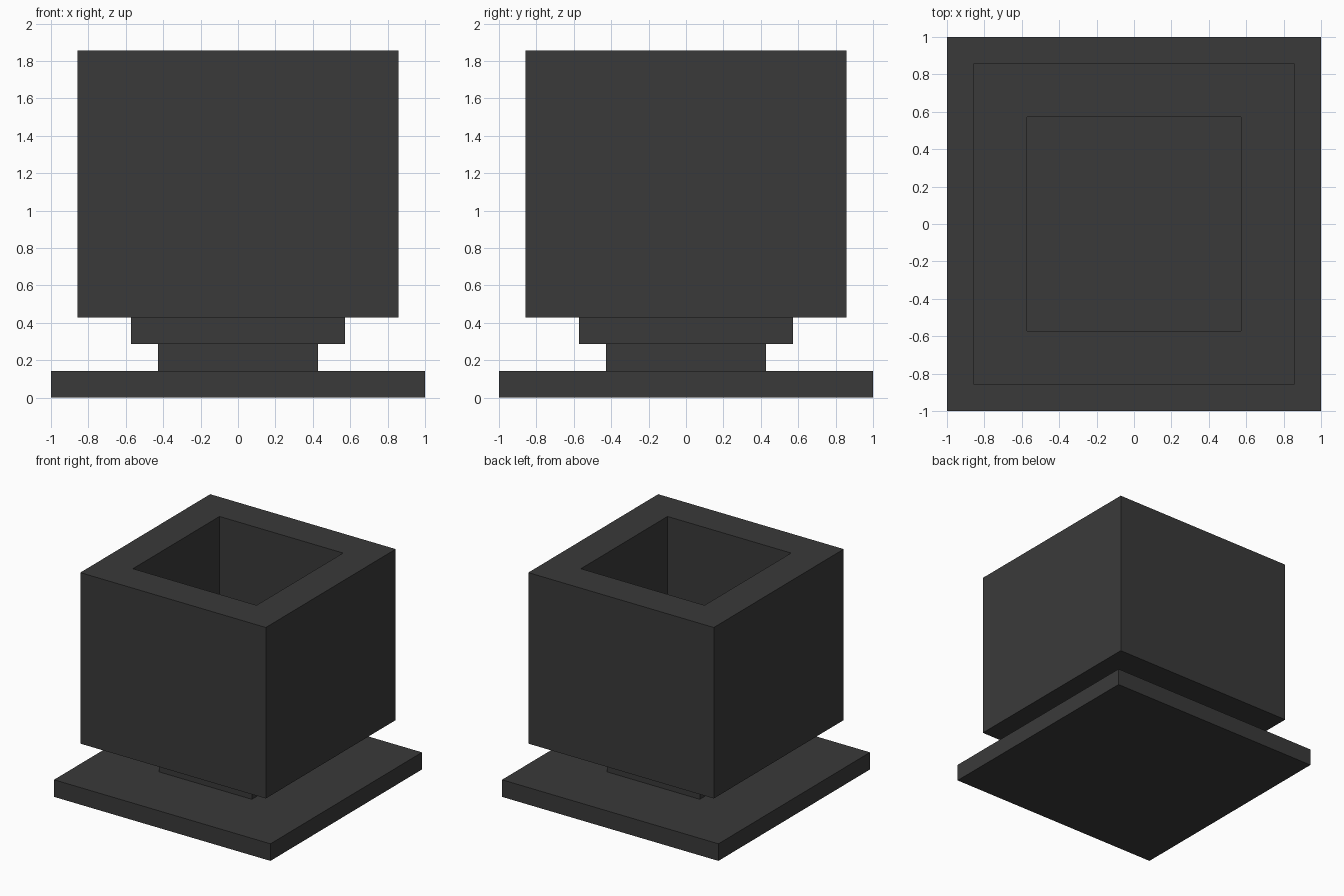
import bpy, bmesh
from mathutils import Matrix

cube = bpy.data.objects.get("Cube")
if cube:
    bpy.data.objects.remove(cube, do_unlink=True)

U = 1 / 7  # module shared by every part

# One dark grey material
grey = bpy.data.materials.new("dark_grey")
grey.use_nodes = True
colour = (0.042, 0.042, 0.042, 1)
grey.diffuse_color = colour
grey.node_tree.nodes["Principled BSDF"].inputs["Base Color"].default_value = colour


def square_block(name, half, bottom, top, hole_half=None, floor=None):
    """Square block in modules, optionally hollowed from the top down to floor."""
    bm = bmesh.new()
    size = Matrix.Diagonal((2 * half * U, 2 * half * U, (top - bottom) * U, 1))
    centre = Matrix.Translation((0, 0, (top + bottom) / 2 * U))
    bmesh.ops.create_cube(bm, size=1, matrix=centre @ size)
    if hole_half:
        # Inset the rim, then inset again in place and sink the floor
        lid = max(bm.faces, key=lambda f: f.calc_center_median().z)
        for thickness in ((half - hole_half) * U, 0):
            bmesh.ops.inset_region(bm, faces=[lid], thickness=thickness,
                                   use_even_offset=True)
        for v in lid.verts:
            v.co.z = floor * U
    bmesh.ops.recalc_face_normals(bm, faces=bm.faces[:])
    mesh = bpy.data.meshes.new(name)
    bm.to_mesh(mesh)
    bm.free()
    mesh.materials.append(grey)
    obj = bpy.data.objects.new(name, mesh)
    bpy.context.collection.objects.link(obj)


# Stepped foot
square_block("base_plate", 7, 0, 1)
square_block("neck", 3, 1, 2)
square_block("collar", 4, 2, 3)

# Hollow box on top
square_block("planter_box", 6, 3, 13, hole_half=4, floor=4)
